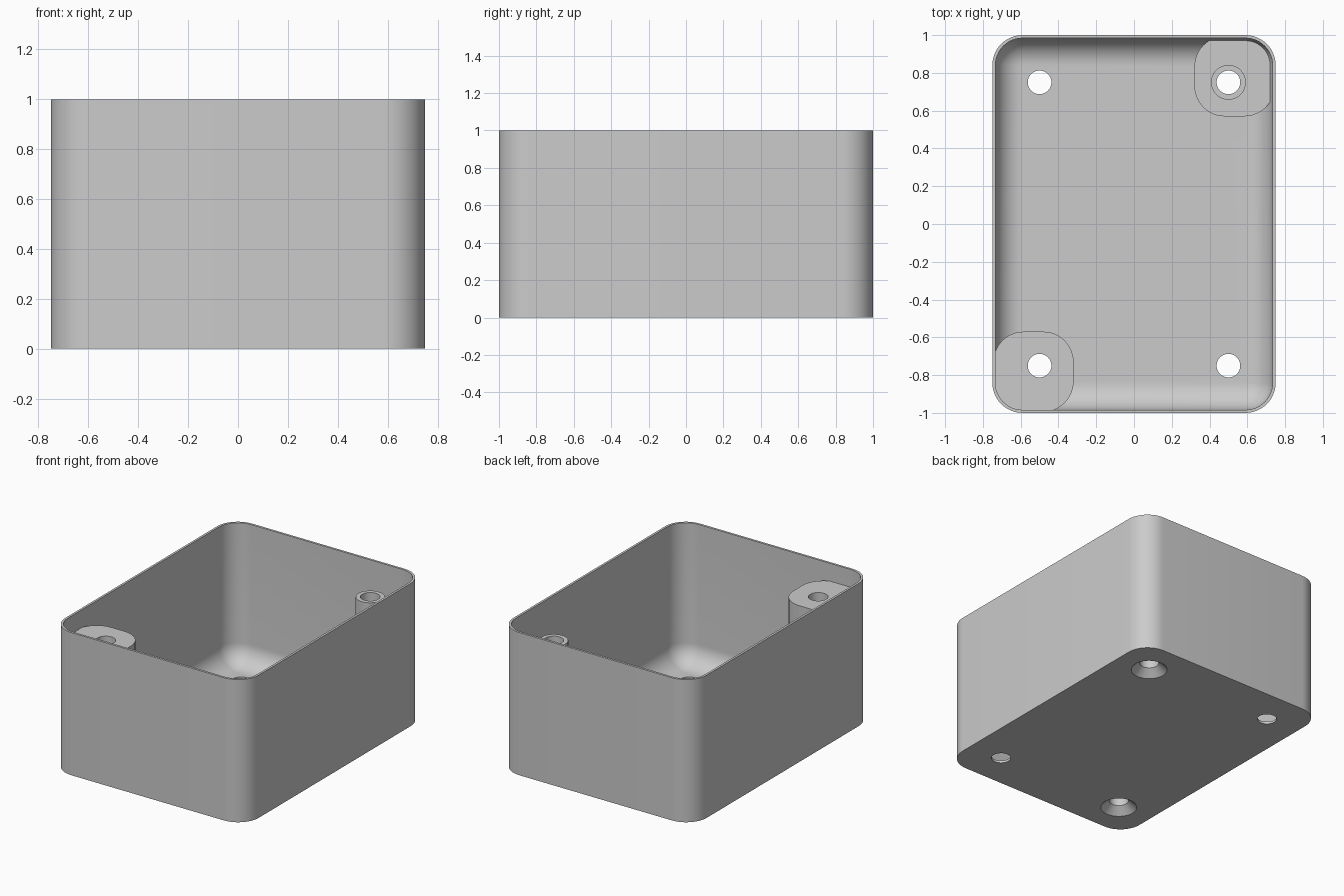
import bpy, bmesh
from math import sin, cos, pi

cube = bpy.data.objects.get("Cube")
if cube:
    bpy.data.objects.remove(cube, do_unlink=True)

W, D, H = 0.75, 1.0, 1.0        # half width, half depth, height
R, T = 0.16, 0.016              # corner radius, wall thickness
HOLE, SINK, SINK_DEPTH = 0.0625, 0.117, 0.05
POST_TOP, PAD_TOP = 0.875, 0.1

grey = bpy.data.materials.new("Light grey plastic")
grey.use_nodes = True
grey.diffuse_color = (0.6, 0.6, 0.6, 1)
grey.node_tree.nodes["Principled BSDF"].inputs["Base Color"].default_value = (0.6, 0.6, 0.6, 1)


def rounded_loop(cx, cy, hx, hy, r, n=12):
    """Rounded rectangle whose corner centres lie at +-hx, +-hy."""
    signs = [(1, 1), (-1, 1), (-1, -1), (1, -1)]
    pts = []
    for q, (sx, sy) in enumerate(signs):
        for i in range(n + 1):
            a = (q + i / n) * pi / 2
            pts.append((cx + sx * hx + r * cos(a), cy + sy * hy + r * sin(a)))
    return pts


def circle(cx, cy, r, n=48):
    return [(cx + r * cos(2 * pi * i / n), cy + r * sin(2 * pi * i / n)) for i in range(n)]


def skin(bm, sections):
    """Bridge a stack of (loop, z) sections and cap both ends."""
    rings = [[bm.verts.new((x, y, z)) for x, y in loop] for loop, z in sections]
    for a, b in zip(rings, rings[1:]):
        for i in range(len(a)):
            j = (i + 1) % len(a)
            bm.faces.new((a[i], a[j], b[j], b[i]))
    bm.faces.new(rings[0][::-1])
    bm.faces.new(rings[-1])


def make(name, stacks):
    bm = bmesh.new()
    for sections in stacks:
        skin(bm, sections)
    bmesh.ops.recalc_face_normals(bm, faces=bm.faces)
    mesh = bpy.data.meshes.new(name)
    bm.to_mesh(mesh)
    bm.free()
    mesh.materials.append(grey)
    obj = bpy.data.objects.new(name, mesh)
    bpy.context.collection.objects.link(obj)
    return obj


# Thin-walled tray: outside, rim, inside wall, then a rounded fillet to the floor
hx, hy = W - R, D - R
fillet = R - T
profile = [(R, 0), (R, H), (fillet, H)]
for i in range(13):
    a = i / 12 * pi / 2
    profile.append((max(fillet * cos(a), 0.001), T + fillet * (1 - sin(a))))
tray = make("tray", [[(rounded_loop(0, 0, hx, hy, r), z) for r, z in profile]])

# Corner blocks, sunk slightly into the wall and the floor
SIZE, SINK_IN = 0.215, 0.006


def corner_block(name, side, top):
    cx, cy = side * (W - SIZE - SINK_IN / 2), side * (D - SIZE - SINK_IN / 2)
    h = SIZE - SINK_IN / 2 - R
    loop = rounded_loop(cx, cy, h, h, R)
    return make(name, [[(loop, T / 2), (loop, top)]])


tall_block = corner_block("tall_corner_block", -1, POST_TOP)
low_pad = corner_block("low_corner_pad", 1, PAD_TOP)

# Round post standing on the low pad
post_loop = circle(0.5, 0.75, 0.092)
post = make("round_post", [[(post_loop, PAD_TOP - 0.02), (post_loop, POST_TOP)]])

# Drills: two countersunk through the posts, two plain through the floor
drills = []
for x, y in ((0.5, 0.75), (-0.5, -0.75)):
    slope = (SINK - HOLE) / SINK_DEPTH
    steps = [(SINK + slope * 0.02, -0.02), (HOLE, SINK_DEPTH), (HOLE, H + 0.1)]
    drills.append([(circle(x, y, r), z) for r, z in steps])
for x, y in ((-0.5, 0.75), (0.5, -0.75)):
    drills.append([(circle(x, y, HOLE), z) for z in (-0.1, H + 0.1)])
cutter = make("drill_cutter", drills)
cutter.hide_render = True

for obj in (tray, tall_block, low_pad, post):
    mod = obj.modifiers.new("Holes", "BOOLEAN")
    mod.operation = "DIFFERENCE"
    mod.solver = "EXACT"
    mod.object = cutter
    bpy.ops.object.select_all(action="DESELECT")
    obj.select_set(True)
    bpy.context.view_layer.objects.active = obj
    bpy.ops.object.modifier_apply(modifier=mod.name)
    bpy.ops.object.shade_smooth_by_angle(angle=pi / 6)

bpy.data.objects.remove(cutter, do_unlink=True)
